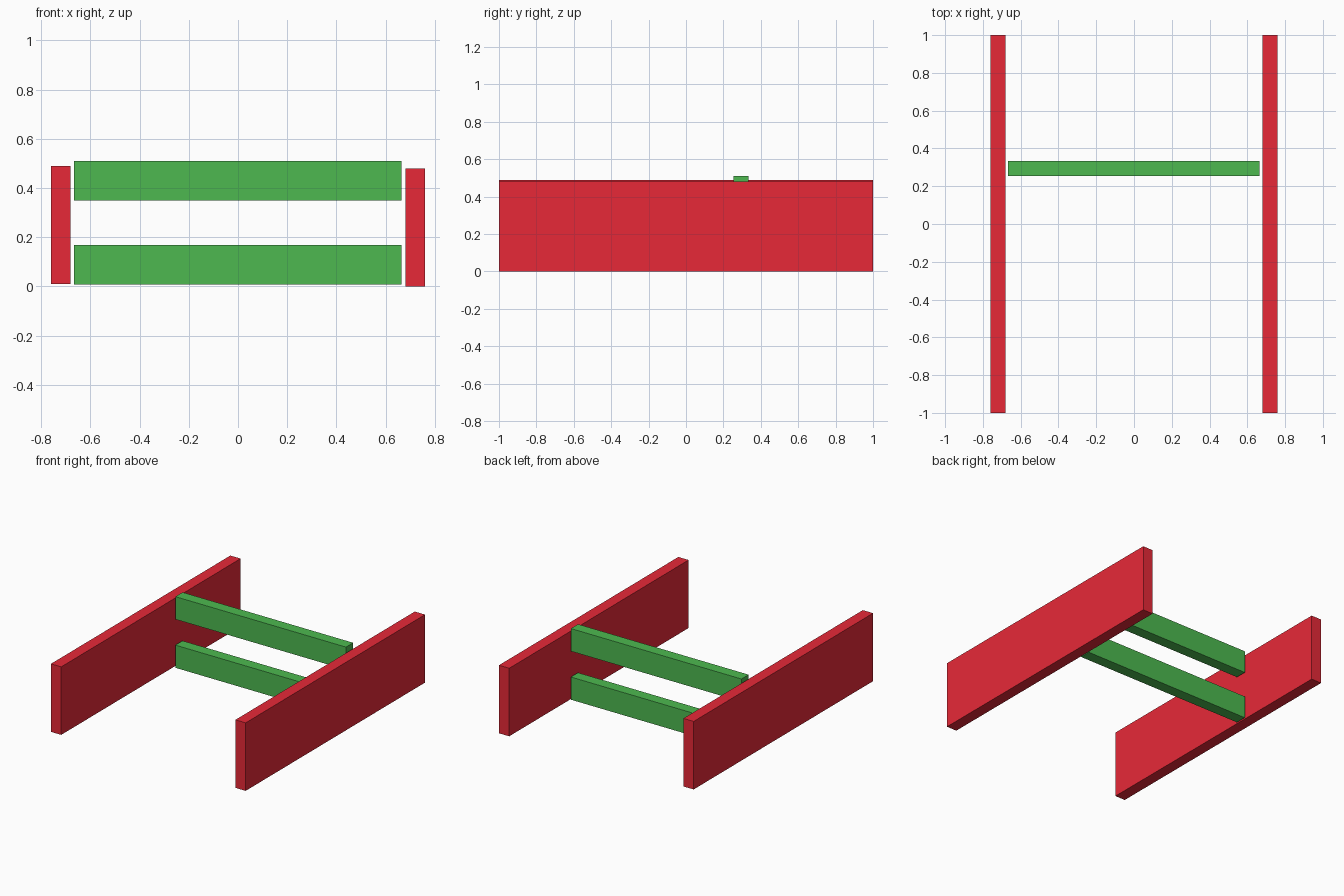
import bpy
import bmesh
from mathutils import Vector

if "Cube" in bpy.data.objects:
    bpy.data.objects.remove(bpy.data.objects["Cube"])


def material(name, color):
    mat = bpy.data.materials.new(name)
    mat.diffuse_color = color
    mat.use_nodes = True
    mat.node_tree.nodes["Principled BSDF"].inputs["Base Color"].default_value = mat.diffuse_color
    return mat


def box(name, lo, hi, mat):
    """Box spanning two opposite corners, origin at its centre."""
    lo, hi = Vector(lo), Vector(hi)
    bm = bmesh.new()
    bmesh.ops.create_cube(bm, size=1)
    bmesh.ops.scale(bm, vec=hi - lo, verts=bm.verts)
    mesh = bpy.data.meshes.new(name)
    bm.to_mesh(mesh)
    bm.free()
    mesh.materials.append(mat)
    obj = bpy.data.objects.new(name, mesh)
    obj.location = (lo + hi) / 2
    bpy.context.collection.objects.link(obj)
    return obj


red = material("red", (0.8, 0.022, 0.039, 1))
green = material("green", (0.074, 0.485, 0.08, 1))

# Long side boards; the left one sits slightly higher
for name, x0, z0 in (("left_side_board", -0.76, 0.01),
                     ("right_side_board", 0.68, 0.0)):
    box(name, (x0, -1, z0), (x0 + 0.08, 1, z0 + 0.48), red)

# Cross rails, stopping just short of the boards
for name, z0 in (("lower_cross_rail", 0.008), ("upper_cross_rail", 0.35)):
    box(name, (-0.667, 0.254, z0), (0.665, 0.334, z0 + 0.16), green)
